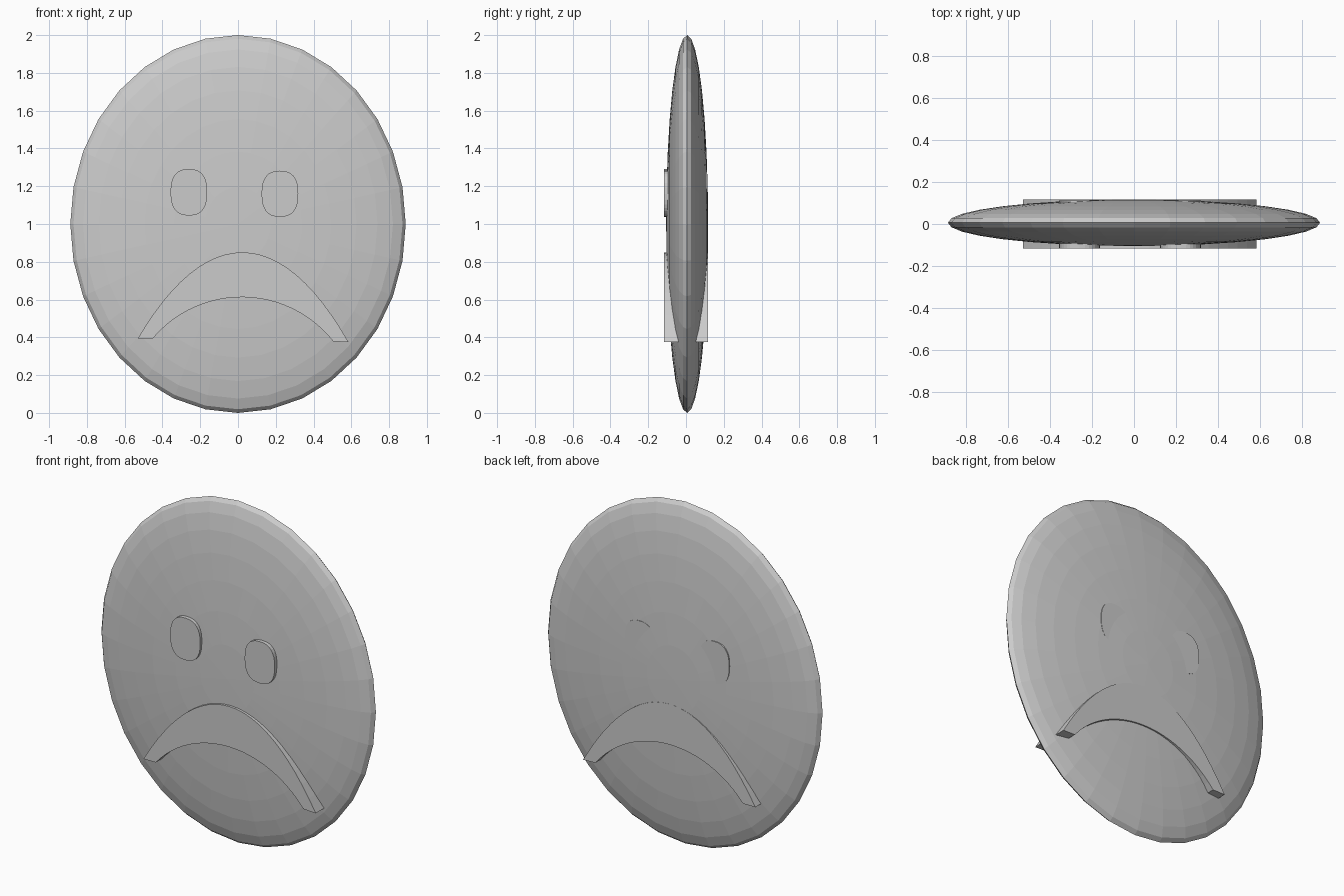
import bpy, bmesh, math
from mathutils import Matrix, Vector
from mathutils.geometry import interpolate_bezier

cube = bpy.data.objects.get("Cube")
if cube:
    bpy.data.objects.remove(cube, do_unlink=True)

grey = bpy.data.materials.new("plain grey")
grey.use_nodes = True
colour = (0.6, 0.6, 0.6, 1)
grey.diffuse_color = colour
grey.node_tree.nodes["Principled BSDF"].inputs["Base Color"].default_value = colour


def finish(name, bm):
    bmesh.ops.recalc_face_normals(bm, faces=bm.faces)
    mesh = bpy.data.meshes.new(name)
    bm.to_mesh(mesh)
    bm.free()
    mesh.materials.append(grey)
    obj = bpy.data.objects.new(name, mesh)
    bpy.context.collection.objects.link(obj)
    return obj


def extrude_outline(name, outline, front, back):
    """Solid from an (x, z) outline, running through the head along y."""
    bm = bmesh.new()
    face = bm.faces.new([bm.verts.new((x, front, z)) for x, z in outline])
    grown = bmesh.ops.extrude_face_region(bm, geom=[face], use_keep_orig=True)
    verts = [v for v in grown["geom"] if isinstance(v, bmesh.types.BMVert)]
    bmesh.ops.translate(bm, verts=verts, vec=(0, back - front, 0))
    return finish(name, bm)


def arc(start, handle_a, handle_b, end):
    points = [Vector((x, z, 0)) for x, z in (start, handle_a, handle_b, end)]
    return [(p.x, p.y) for p in interpolate_bezier(*points, 25)]


def rounded(cx, cz, rx, rz, power=0.8, count=32):
    """Slightly squared oval."""
    def bend(v):
        return math.copysign(abs(v) ** power, v)
    turns = [math.tau * i / count for i in range(count)]
    return [(cx + rx * bend(math.cos(t)), cz + rz * bend(math.sin(t))) for t in turns]


# Head: flattened sphere with its poles facing front and back
bm = bmesh.new()
bmesh.ops.create_uvsphere(bm, u_segments=32, v_segments=16, radius=1)
bm.transform(Matrix.Translation((0, 0.006, 1))
             @ Matrix.Diagonal((0.888, 0.111, 1, 1))
             @ Matrix.Rotation(math.pi / 2, 4, 'X'))
finish("head", bm)

# Eyes
extrude_outline("right_eye", rounded(-0.26, 1.168, 0.097, 0.123), -0.117, 0.111)
extrude_outline("left_eye", rounded(0.222, 1.16, 0.097, 0.122), -0.117, 0.111)

# Frowning mouth: a wide upper arc and a flatter lower arc
upper = arc((-0.53, 0.395), (-0.17, 1.005), (0.225, 1.005), (0.585, 0.375))
lower = arc((-0.45, 0.395), (-0.2, 0.688), (0.255, 0.688), (0.505, 0.378))
extrude_outline("mouth", upper + lower[::-1], -0.117, 0.116)
